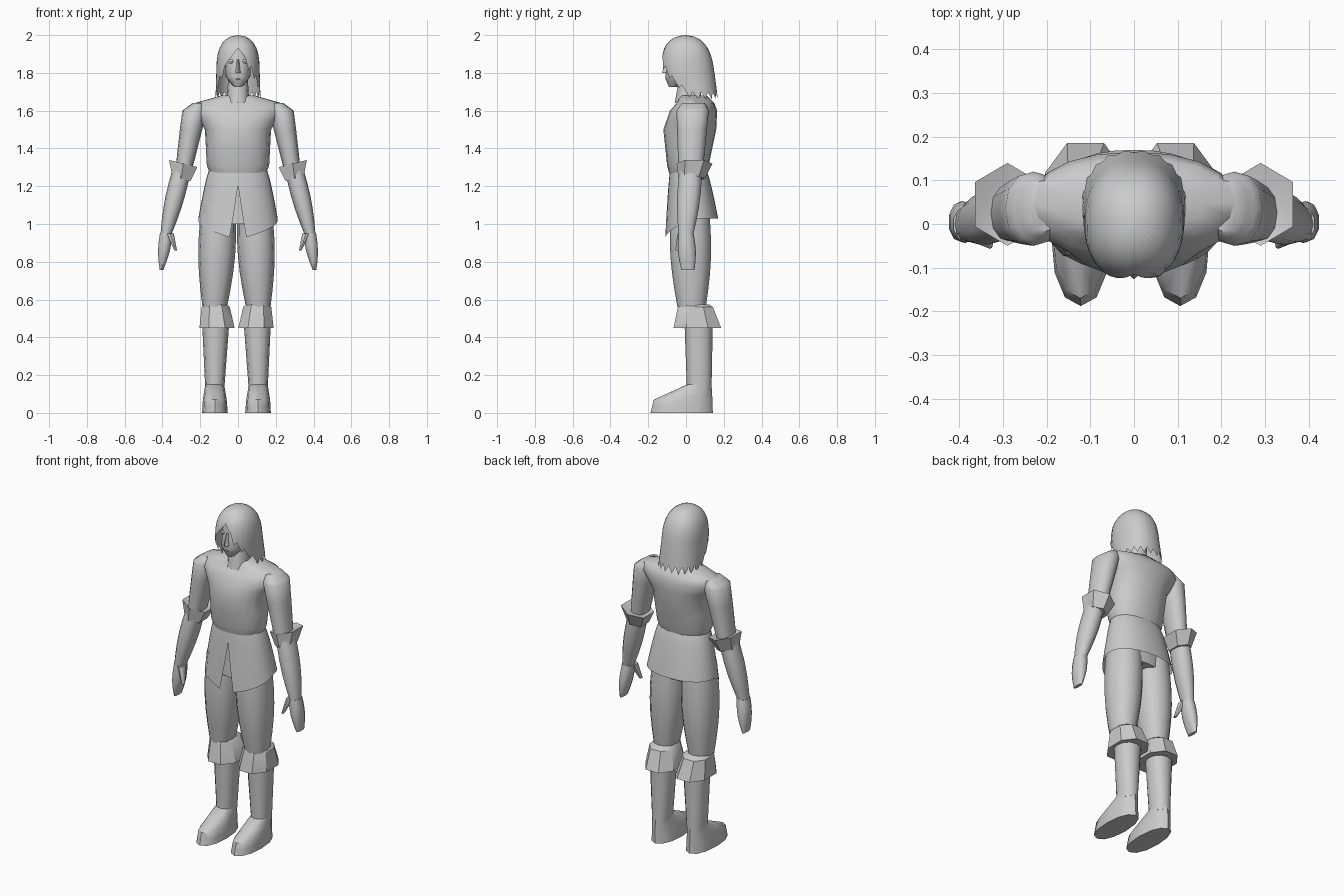
import bpy, bmesh
from math import sin, cos, pi, asin, radians, copysign

cube = bpy.data.objects.get("Cube")
if cube:
    bpy.data.objects.remove(cube)

color = (0.6, 0.6, 0.6, 1)
grey = bpy.data.materials.new("plain grey")
grey.use_nodes = True
grey.diffuse_color = color
grey.node_tree.nodes["Principled BSDF"].inputs["Base Color"].default_value = color


def finish(name, bm, angle):
    """Turn the finished mesh into a shaded object."""
    bmesh.ops.recalc_face_normals(bm, faces=bm.faces)
    mesh = bpy.data.meshes.new(name)
    bm.to_mesh(mesh)
    bm.free()
    mesh.materials.append(grey)
    part = bpy.data.objects.new(name, mesh)
    bpy.context.collection.objects.link(part)
    bpy.ops.object.select_all(action="DESELECT")
    part.select_set(True)
    bpy.context.view_layer.objects.active = part
    bpy.ops.object.shade_smooth_by_angle(angle=radians(angle))


def oval(angle, width, depth):
    """Point on a slightly squared ellipse; angle zero faces the front."""
    def squared(value):
        return copysign(abs(value) ** 0.9, value)
    return width * squared(sin(angle)), -depth * squared(cos(angle))


def mix(a, b, t):
    return [p + (q - p) * t for p, q in zip(a, b)]


def loft(name, *stations, sides=12, steps=1, bulge=0, phase=0, tilt=0,
         flip=1, shift=0, angle=50):
    """Join level rings; a station is x, y, z, half width, half depth."""
    bm = bmesh.new()
    spans = list(zip(stations, stations[1:]))
    levels = [mix(a, b, k / steps) for a, b in spans for k in range(steps)]
    levels.append(stations[-1])
    rings = []
    for n, (x, y, z, width, depth) in enumerate(levels):
        swell = bulge * sin(pi * n / (len(levels) - 1))
        ring = []
        for i in range(sides):
            dx, dy = oval(2 * pi * (i + phase) / sides, width + swell, depth + swell)
            ring.append(bm.verts.new((flip * (x + dx) + shift, y + dy, z + tilt * dx)))
        rings.append(ring)
    for low, high in zip(rings, rings[1:]):
        for i in range(sides):
            j = (i + 1) % sides
            bm.faces.new((low[i], low[j], high[j], high[i]))
    bm.faces.new(rings[0])
    bm.faces.new(rings[-1])
    finish(name, bm, angle)


def pair(name, *stations, **options):
    for side, flip in (("left", 1), ("right", -1)):
        loft(side + "_" + name, *stations, flip=flip, **options)


def shell(name, outline, top, hem, slit, columns, rows=10, spacing=1):
    """Open hanging surface; hem and slit shape its lower edge and front."""
    bm = bmesh.new()
    grid = []
    for c in range(columns + 1):
        around = 2 * c / columns - 1
        column = []
        for r in range(rows + 1):
            z = top + (hem(around, c) - top) * (r / rows) ** spacing
            width, front, back = outline(z)
            dx, dy = oval(pi + around * (pi - slit(z)), width, (back - front) / 2)
            column.append(bm.verts.new((dx, dy + (front + back) / 2, z)))
        grid.append(column)
    for left, right in zip(grid, grid[1:]):
        for r in range(rows):
            bm.faces.new((left[r], left[r + 1], right[r + 1], right[r]))
    bmesh.ops.remove_doubles(bm, verts=bm.verts, dist=0.0005)
    finish(name, bm, angle=50)


# Tunic body
loft("tunic_body",
     (0, .01, 1.27, .15, .1), (0, .01, 1.31, .165, .11), (0, .02, 1.5, .175, .14),
     (0, .04, 1.6, .24, .125), (0, .05, 1.64, .23, .1), (0, .04, 1.68, .09, .07),
     sides=20, steps=2)


# Flared tunic skirt, split at the front
def skirt_outline(z):
    drop = max(0, (1.28 - z) / .25) ** .8
    return mix((.155, -.085, .11), (.21, -.105, .17), drop)


def skirt_hem(around, column):
    turn = 1 - abs(around)
    return .93 + .1 * min(1, 2 * turn)


def skirt_slit(z):
    return asin(max(0, 1.2 - z) * .6)


shell("tunic_skirt", skirt_outline, 1.28, skirt_hem, skirt_slit, columns=32)

# Sleeves with turned-back cuffs
pair("sleeve",
     (.285, .025, 1.3, .045, .065), (.23, .035, 1.6, .06, .08), (.21, .04, 1.64, .03, .06),
     steps=3, bulge=.005)
pair("sleeve_cuff",
     (.3, .03, 1.24, .055, .07), (.29, .045, 1.32, .085, .095), (.29, .03, 1.31, .05, .06),
     sides=6, tilt=.25, angle=35)

# Bare forearms and hands
pair("forearm", (.38, 0, .95, .03, .04), (.3, .025, 1.28, .05, .06), steps=5, bulge=.01)
pair("hand", (.405, .01, .757, .01, .035), (.38, 0, .95, .035, .04),
     sides=10, steps=4, bulge=.01)
pair("thumb", (.33, -.045, .86, .007, .012), (.36, -.02, .95, .02, .025), sides=8, steps=2)

# Trousers and boots, standing a little to one side
stance = dict(shift=-.008)
loft("trouser_hips", (0, .02, 1, .17, .1), (0, .02, 1.2, .165, .095), sides=16, bulge=.01)
pair("trouser_leg", (.115, .03, .56, .065, .075), (.095, .02, 1.1, .09, .1),
     steps=6, bulge=.02, **stance)
pair("boot_cuff", (.103, .06, .45, .1, .135), (.11, .05, .56, .08, .1), (.11, .04, .575, .065, .085),
     sides=8, phase=.5, angle=35, **stance)
pair("boot_shaft", (.115, .07, .12, .05, .065), (.11, .067, .48, .072, .075),
     steps=4, **stance)
pair("boot_foot",
     (.114, -.023, 0, .068, .165), (.115, -.015, .07, .063, .155), (.115, .07, .15, .05, .065),
     steps=2, angle=40, **stance)

# Neck and face
loft("neck", (0, .01, 1.64, .06, .07), (0, .025, 1.8, .05, .055), steps=2)
loft("head", (0, -.065, 1.725, .02, .025), (0, -.03, 1.78, .055, .07), (0, 0, 1.95, .065, .085),
     sides=16, steps=3, bulge=.01)
loft("nose", (0, -.1, 1.8, .015, .027), (0, -.095, 1.87, .006, .012), sides=6)
loft("lips", (0, -.09, 1.755, .01, .01), (0, -.09, 1.78, .01, .01), sides=8, steps=2, bulge=.01)
pair("brow", (.035, -.08, 1.85, .012, .015), (.035, -.08, 1.87, .015, .015),
     sides=8, steps=2, bulge=.005)


# Long hair, parted at the front with a ragged lower edge
def hair_outline(z):
    drop = 2 - z
    dome = (1 - max(0, 1 - drop / .25) ** 4) ** .5
    front = -.135 * dome + .4 * max(0, drop - .2)
    return .115 * dome + .03 * max(0, drop - .2), front, .125 * dome + .13 * drop


def hair_hem(around, column):
    turn = 1 - abs(around)
    edge = 1.93 - .23 * min(1, 2.1 * turn)
    if column % 2 and turn > .15:
        edge -= .04
    return edge


shell("hair", hair_outline, 2, hair_hem, lambda z: 0, columns=40, spacing=1.6)
